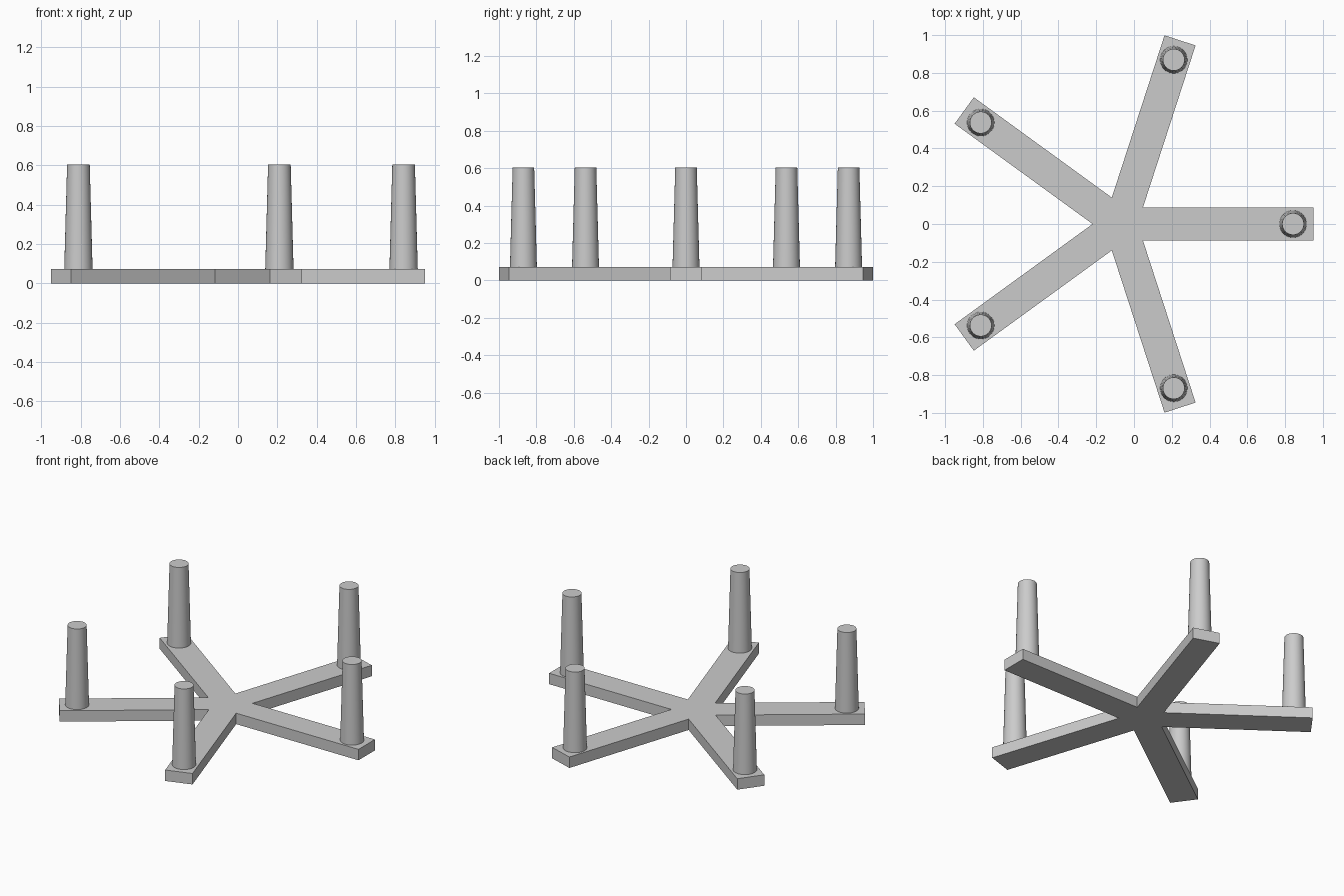
import bpy
import bmesh
from math import cos, sin, pi, radians
from mathutils import Vector

cube = bpy.data.objects.get("Cube")
if cube:
    bpy.data.objects.remove(cube, do_unlink=True)

ARMS = 5
HUB = Vector((-0.072, 0, 0))
ARM_LENGTH, ARM_WIDTH, ARM_HEIGHT = 1.022, 0.173, 0.073
PEG_REACH, PEG_TOP = 0.914, 0.604
PEG_RADIUS_LOW, PEG_RADIUS_HIGH = 0.072, 0.0575

grey = bpy.data.materials.new("plain grey")
grey.use_nodes = True
colour = (0.6, 0.6, 0.6, 1)
grey.diffuse_color = colour
grey.node_tree.nodes["Principled BSDF"].inputs["Base Color"].default_value = colour


def polar(distance, angle, z=0):
    return HUB + Vector((distance * cos(angle), distance * sin(angle), z))


# Five-armed base: one star outline, extruded upwards
half = ARM_WIDTH / 2
bm = bmesh.new()
outline = []
for i in range(ARMS):
    angle = 2 * pi * i / ARMS
    side = Vector((-sin(angle), cos(angle), 0)) * half
    tip = polar(ARM_LENGTH, angle)
    notch = polar(half / sin(pi / ARMS), angle + pi / ARMS)
    outline += [bm.verts.new(p) for p in (tip - side, tip + side, notch)]
floor = bm.faces.new(outline)
result = bmesh.ops.extrude_face_region(bm, geom=[floor])
top = [v for v in result["geom"] if isinstance(v, bmesh.types.BMVert)]
bmesh.ops.translate(bm, verts=top, vec=(0, 0, ARM_HEIGHT))
bmesh.ops.recalc_face_normals(bm, faces=bm.faces)
mesh = bpy.data.meshes.new("star_base")
bm.to_mesh(mesh)
bm.free()
mesh.materials.append(grey)
bpy.context.collection.objects.link(bpy.data.objects.new("star_base", mesh))

# Tapered round pegs near the arm ends
for i in range(ARMS):
    height = PEG_TOP - ARM_HEIGHT
    bpy.ops.mesh.primitive_cone_add(
        vertices=48, radius1=PEG_RADIUS_LOW, radius2=PEG_RADIUS_HIGH, depth=height,
        location=polar(PEG_REACH, 2 * pi * i / ARMS, ARM_HEIGHT + height / 2))
    peg = bpy.context.object
    peg.name = f"peg_{i + 1}"
    peg.data.materials.append(grey)
    bpy.ops.object.shade_smooth_by_angle(angle=radians(30))
